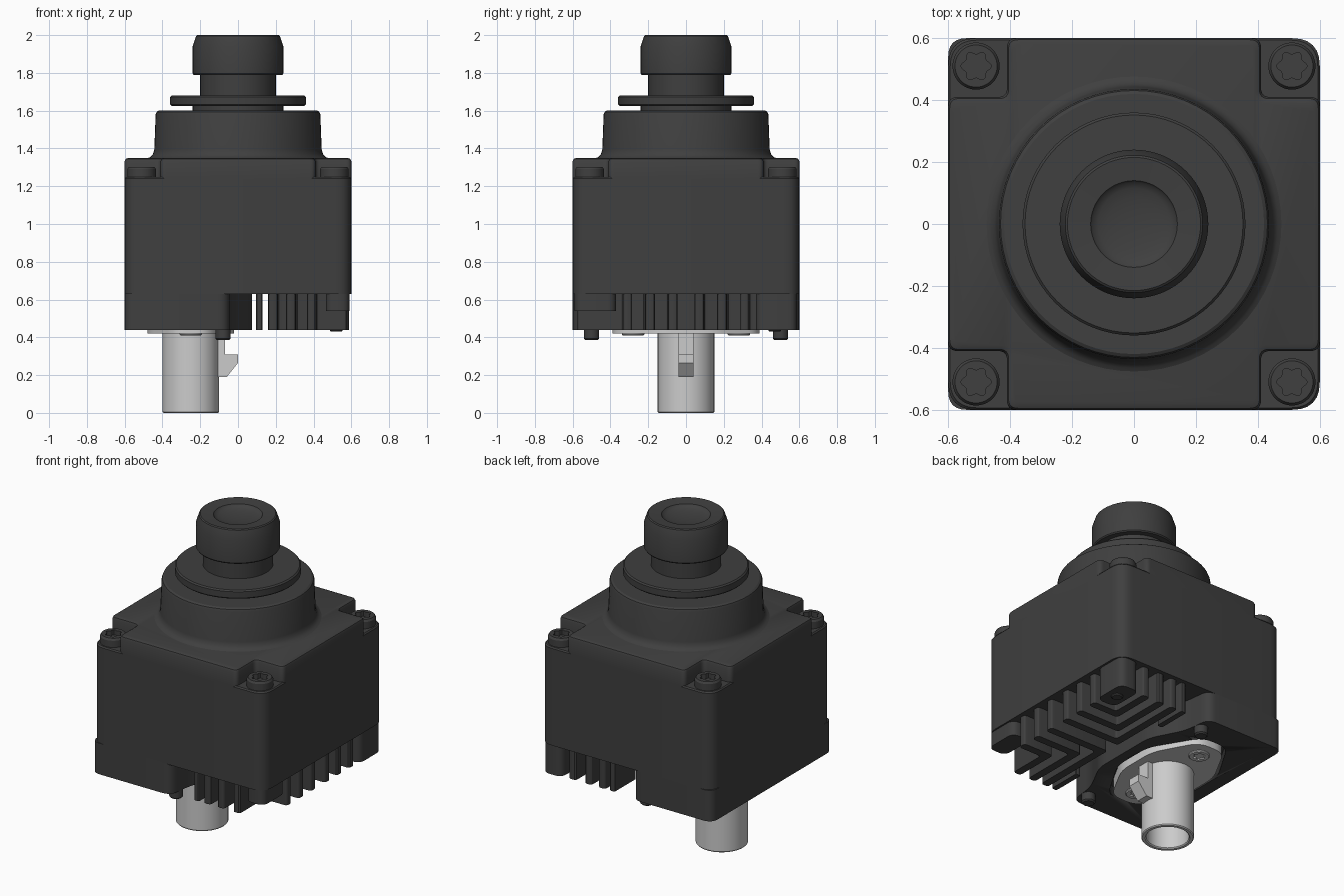
import bpy, bmesh
from math import sin, cos, pi, radians
from mathutils import Vector

cube = bpy.data.objects.get("Cube")
if cube:
    bpy.data.objects.remove(cube, do_unlink=True)


def material(name, value):
    m = bpy.data.materials.new(name)
    m.use_nodes = True
    color = (value, value, value, 1)
    m.diffuse_color = color
    bsdf = m.node_tree.nodes["Principled BSDF"]
    bsdf.inputs["Base Color"].default_value = color
    bsdf.inputs["Roughness"].default_value = 0.6
    return m


BLACK = material("charcoal plastic", 0.05)
LIGHT = material("light grey plastic", 0.6)


def finish(obj):
    bpy.ops.object.select_all(action="DESELECT")
    obj.select_set(True)
    bpy.context.view_layer.objects.active = obj
    bpy.ops.object.shade_smooth_by_angle(angle=radians(32))


def loft(name, sections, mat, loc=(0, 0, 0), caps=True):
    """Skin a stack of outlines, each a (points, height) pair."""
    bm = bmesh.new()
    rings = [[bm.verts.new((p[0], p[1], z)) for p in pts] for pts, z in sections]
    for a, b in zip(rings, rings[1:]):
        n = len(a)
        for i in range(n):
            j = (i + 1) % n
            bm.faces.new((a[i], a[j], b[j], b[i]))
    if caps:
        bm.faces.new(rings[0][::-1])
        bm.faces.new(rings[-1])
    bmesh.ops.recalc_face_normals(bm, faces=bm.faces)
    mesh = bpy.data.meshes.new(name)
    bm.to_mesh(mesh)
    bm.free()
    mesh.materials.append(mat)
    obj = bpy.data.objects.new(name, mesh)
    obj.location = loc
    bpy.context.collection.objects.link(obj)
    finish(obj)
    return obj


def circle(r, n=64, lobe=0):
    return [((r + lobe * cos(6 * t)) * cos(t), (r + lobe * cos(6 * t)) * sin(t))
            for t in (2 * pi * i / n for i in range(n))]


def lathe(name, profile, mat, loc=(0, 0, 0), n=64):
    return loft(name, [(circle(r, n), z) for r, z in profile], mat, loc)


def rounded(corners, r, steps=6):
    """Round every corner of a polygon."""
    out, n = [], len(corners)
    for i in range(n):
        p = Vector(corners[i])
        a = p + (Vector(corners[i - 1]) - p).normalized() * r
        b = p + (Vector(corners[(i + 1) % n]) - p).normalized() * r
        for k in range(steps + 1):
            t = k / steps
            out.append(a * (1 - t) ** 2 + p * 2 * t * (1 - t) + b * t * t)
    return out


def rect(x0, x1, y0, y1):
    return [(x0, y0), (x1, y0), (x1, y1), (x0, y1)]


def square(a, r):
    return rounded(rect(-a, a, -a, a), r)


def prism(name, pts, z0, z1, mat):
    return loft(name, [(pts, z0), (pts, z1)], mat)


def cross(inset):
    """Square outline with its four corners notched out."""
    a, b = 0.6 - inset, 0.41 - inset
    quarter = [(a, -b), (a, b), (b, b)]
    pts = []
    for k in range(4):
        for x, y in quarter:
            for _ in range(k):
                x, y = -y, x
            pts.append((x, y))
    return rounded(pts, 0.03)


# Main housing and notched lid
loft("housing", [(square(0.6, 0.09), 0.63), (square(0.6, 0.09), 1.24),
                 (square(0.594, 0.09), 1.248)], BLACK)
loft("lid", [(cross(0), 1.24), (cross(0), 1.332), (cross(0.005), 1.344),
             (cross(0.018), 1.35)], BLACK)

# Round collar with a fillet at its foot
lathe("lens_collar", [(0.49, 1.345), (0.465, 1.354), (0.45, 1.37), (0.443, 1.395),
                      (0.436, 1.58), (0.431, 1.593), (0.42, 1.6)], BLACK)

# Lens: neck, flange, barrel, head and dished front glass
lathe("lens_flange", [(0.24, 1.59), (0.24, 1.625), (0.352, 1.625), (0.36, 1.633),
                      (0.36, 1.672), (0.352, 1.68), (0.19, 1.68)], BLACK)
lathe("lens_barrel", [(0.2, 1.66), (0.2, 1.79), (0.235, 1.79), (0.24, 1.797),
                      (0.24, 1.94), (0.222, 1.995), (0.215, 2.0), (0.14, 1.993)]
      + [(0.14 * cos(t), 1.993 - 0.03 * sin(t))
         for t in (0.3, 0.6, 0.9, 1.2, 1.45)], BLACK)

# Star-socket screws in the lid corners
for sx in (-1, 1):
    for sy in (-1, 1):
        star = circle(0.043, 48, 0.006)
        loft("lid_screw", [(circle(0.076, 48), 1.24), (circle(0.076, 48), 1.29),
                           (circle(0.068, 48), 1.302), (star, 1.302), (star, 1.27)],
             BLACK, (sx * 0.51, sy * 0.51, 0))

# Solid half of the base, with a pocket for the connector
half = [(-0.05, -0.6), (-0.03, -0.42), (0.075, -0.22)]
outline = [(-0.6, -0.6)] + half + [(x, -y) for x, y in half[::-1]] + [(-0.6, 0.6)]
base = prism("base_block", rounded(outline, 0.06), 0.44, 0.635, BLACK)


def diamond(grow):
    w, l, c = 0.23 + grow, 0.39 + grow, 0.09
    return rounded([(-0.25 + sx * u, sy * v) for sx, sy, u, v in (
        (-1, -1, c, l), (1, -1, c, l), (1, -1, w, c * 1.5), (1, 1, w, c * 1.5),
        (1, 1, c, l), (-1, 1, c, l), (-1, 1, w, c * 1.5), (-1, -1, w, c * 1.5))], 0.07)


cutter = prism("pocket_cutter", diamond(0.03), 0.4, 0.5, BLACK)
cutter.hide_render = True
cut = base.modifiers.new("pocket", "BOOLEAN")
cut.operation = "DIFFERENCE"
cut.object = cutter
cut.solver = "EXACT"
finish(base)
bpy.ops.object.modifier_apply(modifier="pocket")
bpy.data.objects.remove(cutter, do_unlink=True)

# Nested angled cooling fins, mirrored front to back
t = 0.025
for s in (-1, 1):
    for x, y in ((0.39, 0.31), (0.28, 0.19), (0.185, 0.07)):
        pts = [(0.575, y - t), (x - t, y - t), (x - t, 0.575),
               (x + t, 0.575), (x + t, y + t), (0.575, y + t)]
        prism("cooling_fin", rounded([(px, s * py) for px, py in pts], 0.02, 3),
              0.44, 0.635, BLACK)
    ys = sorted((s * 0.36, s * 0.575))
    prism("short_fin", rounded(rect(0.095, 0.13, *ys), 0.012, 3), 0.44, 0.635, BLACK)
    # Locating pins
    lathe("locating_pin", [(0.032, 0.385), (0.04, 0.393), (0.04, 0.45)],
          BLACK, (-0.08, s * 0.5, 0), 24)

# Corner bosses on the finned half
prism("front_corner_boss", rounded(rect(0.465, 0.59, -0.59, -0.37), 0.05),
      0.54, 0.635, BLACK)
prism("back_corner_boss", rounded(rect(0.455, 0.587, 0.37, 0.587), 0.05),
      0.44, 0.635, BLACK)
lathe("boss_stud", [(0.028, 0.43), (0.034, 0.436), (0.034, 0.45)], BLACK,
      (0.52, 0.47, 0), 24)

# Connector: flange, hollow socket, centre contact, screws and latch
prism("connector_flange", diamond(0), 0.42, 0.51, LIGHT)
lathe("connector_socket", [(0.15, 0.43), (0.15, 0.006), (0.145, 0), (0.128, 0),
                           (0.122, 0.006), (0.122, 0.3)], LIGHT, (-0.25, 0, 0))
lathe("connector_contact", [(0.045, 0.31), (0.045, 0.12), (0.03, 0.11)], LIGHT,
      (-0.25, 0, 0), 32)
for s in (-1, 1):
    star = circle(0.032, 48, 0.005)
    loft("flange_screw", [(circle(0.06, 48), 0.43), (circle(0.06, 48), 0.416),
                          (circle(0.055, 48), 0.411), (star, 0.411), (star, 0.419)],
         LIGHT, (-0.25, s * 0.28, 0))
side = [(-0.115, 0.43), (-0.07, 0.43), (-0.07, 0.31), (0, 0.31),
        (0, 0.265), (-0.06, 0.19), (-0.115, 0.19)]
latch = loft("connector_latch", [(side, -0.04), (side, 0.04)], LIGHT)
latch.rotation_euler = (pi / 2, 0, 0)
